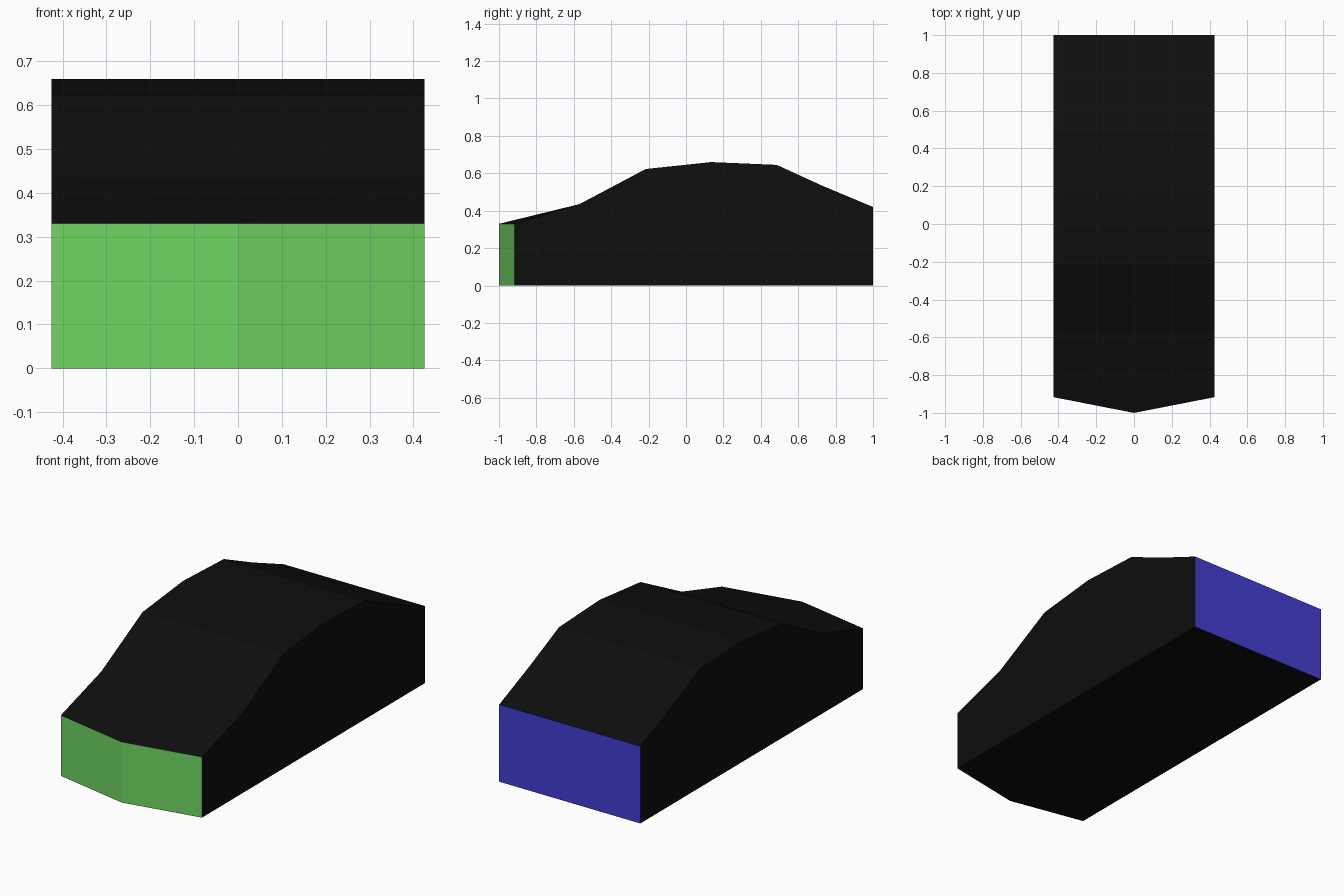
import bpy, bmesh

if "Cube" in bpy.data.objects:
    bpy.data.objects.remove(bpy.data.objects["Cube"])

HALF_W = 0.425
# Roof line (y, z) behind the nose, front to back
ROOF = [(-0.57, 0.435), (-0.215, 0.623), (0.135, 0.66), (0.485, 0.645),
        (0.73, 0.533), (1.0, 0.42)]
NOSE_Z, NOSE_SIDE_Y, NOSE_TIP_Y = 0.33, -0.917, -1.0


def material(name, rgb):
    m = bpy.data.materials.new(name)
    m.diffuse_color = (*rgb, 1)
    m.use_nodes = True
    m.node_tree.nodes["Principled BSDF"].inputs["Base Color"].default_value = m.diffuse_color
    return m


bm = bmesh.new()

# Side walls, mirrored
outline = [(NOSE_SIDE_Y, 0), (1.0, 0)] + ROOF[::-1] + [(NOSE_SIDE_Y, NOSE_Z)]
left, right = [[bm.verts.new((s * HALF_W, y, z)) for y, z in outline] for s in (-1, 1)]
bm.faces.new(left)
bm.faces.new(right)

# Back wall and roof strips
n = len(outline)
for i in range(1, n - 2):
    bm.faces.new((left[i], left[i + 1], right[i + 1], right[i]))

# Pointed nose: floor, hood fan and two front panels
low = bm.verts.new((0, NOSE_TIP_Y, 0))
tip = bm.verts.new((0, NOSE_TIP_Y, NOSE_Z))
bm.faces.new((left[0], left[1], right[1], right[0], low))
bm.faces.new((left[n - 2], right[n - 2], tip))
for side in (left, right):
    bm.faces.new((side[n - 1], side[n - 2], tip))
    bm.faces.new((side[0], side[n - 1], tip, low))

bmesh.ops.recalc_face_normals(bm, faces=bm.faces[:])

# Colour by direction: front green, back blue, the rest black
for f in bm.faces:
    f.normal_update()
    f.material_index = 1 if f.normal.y < -0.9 else 2 if f.normal.y > 0.95 else 0

mesh = bpy.data.meshes.new("car_body")
bm.to_mesh(mesh)
bm.free()
for m in (material("black", (0.0044, 0.0044, 0.0044)),
          material("green", (0.159, 0.665, 0.122)),
          material("blue", (0.058, 0.047, 0.658))):
    mesh.materials.append(m)
bpy.context.collection.objects.link(bpy.data.objects.new("car_body", mesh))
